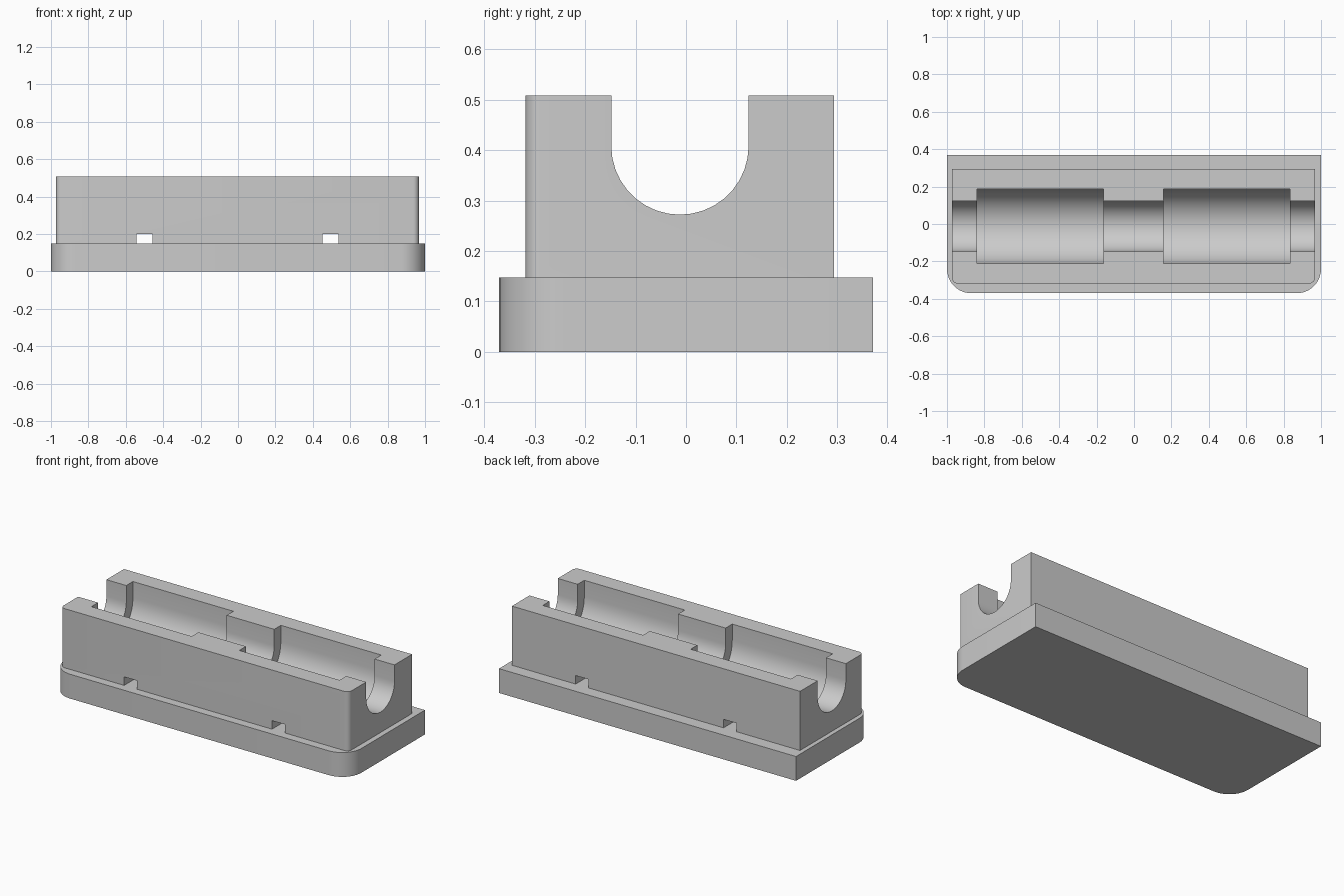
import bpy, bmesh
from math import sin, cos, pi
from mathutils import Vector

cube = bpy.data.objects.get("Cube")
if cube:
    bpy.data.objects.remove(cube, do_unlink=True)

grey = bpy.data.materials.new("plain grey")
grey.use_nodes = True
colour = (0.6, 0.6, 0.6, 1)
grey.diffuse_color = colour
grey.node_tree.nodes["Principled BSDF"].inputs["Base Color"].default_value = colour

BASE_TOP, TOP = 0.148, 0.508
SHIFT = -0.003        # block sits slightly off centre
BORE_Y, BORE_Z = -0.012, 0.408


def prism(name, points, offset):
    """Extrude a closed outline of 3D points along an offset."""
    bm = bmesh.new()
    face = bm.faces.new([bm.verts.new(p) for p in points])
    ext = bmesh.ops.extrude_face_region(bm, geom=[face])
    verts = [g for g in ext["geom"] if isinstance(g, bmesh.types.BMVert)]
    bmesh.ops.translate(bm, verts=verts, vec=Vector(offset))
    bmesh.ops.recalc_face_normals(bm, faces=bm.faces)
    mesh = bpy.data.meshes.new(name)
    bm.to_mesh(mesh)
    bm.free()
    mesh.materials.append(grey)
    obj = bpy.data.objects.new(name, mesh)
    bpy.context.collection.objects.link(obj)
    return obj


def slab(name, x0, x1, y0, y1, z0, z1, radius=0, steps=10):
    """Box whose two front corners may be rounded."""
    pts = [(x1, y1, z0), (x0, y1, z0)]
    if radius:
        for cx, start in ((x0 + radius, pi), (x1 - radius, 1.5 * pi)):
            for i in range(steps + 1):
                a = start + i * pi / 2 / steps
                pts.append((cx + radius * cos(a), y0 + radius + radius * sin(a), z0))
    else:
        pts += [(x0, y0, z0), (x1, y0, z0)]
    return prism(name, pts, (0, 0, z1 - z0))


def trough(name, x0, x1, radius, steps=18):
    """Round-bottomed cutter, open at the top."""
    pts = [(x0, BORE_Y + radius, TOP + 0.1), (x0, BORE_Y - radius, TOP + 0.1)]
    for i in range(steps + 1):
        a = pi + i * pi / steps
        pts.append((x0, BORE_Y + radius * cos(a), BORE_Z + radius * sin(a)))
    return prism(name, pts, (x1 - x0, 0, 0))


# Base plate and upper block
base = slab("base_plate", -1, 1, -0.37, 0.37, 0, BASE_TOP, 0.13)
block = slab("cradle_block", SHIFT - 0.97, SHIFT + 0.97, -0.318, 0.293,
             BASE_TOP, TOP, 0.03, 6)

# Narrow channel, two wide pockets and two strap slots
cutters = [trough("channel_cutter", -1.2, 1.2, 0.136)]
for side in (-1, 1):
    c = SHIFT + side * 0.498
    cutters.append(trough("pocket_cutter", c - 0.338, c + 0.338, 0.2))
    cutters.append(slab("slot_cutter", c - 0.043, c + 0.043, -0.6, 0.6,
                        BASE_TOP - 0.1, 0.2))

for cutter in cutters:
    mod = block.modifiers.new("cut", "BOOLEAN")
    mod.operation = "DIFFERENCE"
    mod.solver = "EXACT"
    mod.object = cutter
    cutter.hide_render = True

# Bake the cuts, then drop the cutters
bpy.context.view_layer.update()
graph = bpy.context.evaluated_depsgraph_get()
cut_mesh = bpy.data.meshes.new_from_object(block.evaluated_get(graph))
block.modifiers.clear()
block.data = cut_mesh
for cutter in cutters:
    bpy.data.objects.remove(cutter, do_unlink=True)

# Smooth curves, sharp edges
for obj in (base, block):
    bpy.ops.object.select_all(action="DESELECT")
    obj.select_set(True)
    bpy.context.view_layer.objects.active = obj
    bpy.ops.object.shade_smooth_by_angle(angle=pi / 6)
